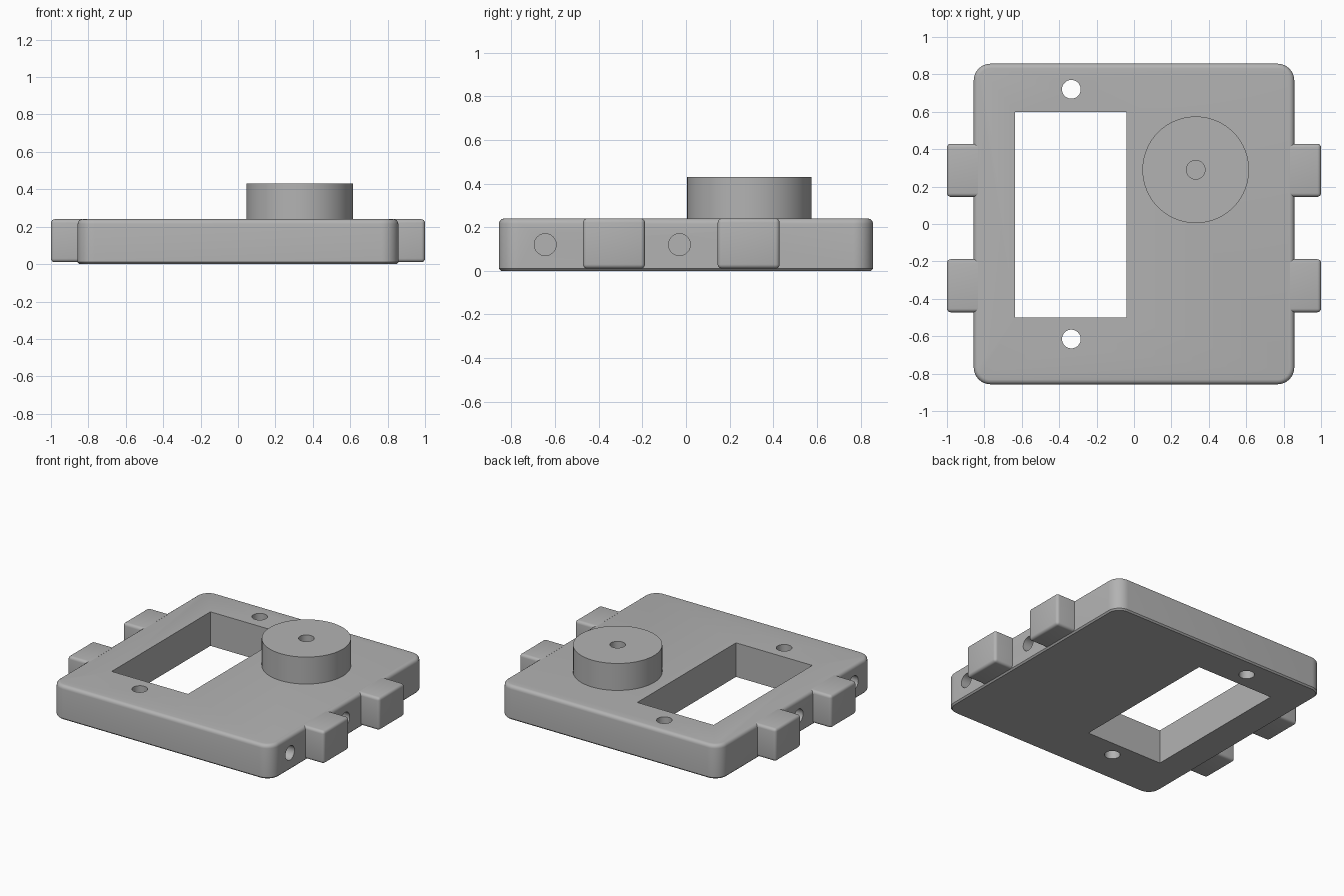
import bpy
import bmesh
from math import pi
from mathutils import Matrix, Vector

cube = bpy.data.objects.get("Cube")
if cube:
    bpy.data.objects.remove(cube, do_unlink=True)

grey = bpy.data.materials.new("plain grey")
grey.use_nodes = True
grey.diffuse_color = (0.45, 0.45, 0.45, 1)
grey.node_tree.nodes["Principled BSDF"].inputs["Base Color"].default_value = grey.diffuse_color

TOP = 0.24     # top of the plate
HALF = 0.857   # half width of the plate
HOLE = 0.05    # radius of every drilled hole


def finish(name, bm):
    bmesh.ops.recalc_face_normals(bm, faces=bm.faces)
    mesh = bpy.data.meshes.new(name)
    bm.to_mesh(mesh)
    bm.free()
    mesh.materials.append(grey)
    obj = bpy.data.objects.new(name, mesh)
    bpy.context.collection.objects.link(obj)
    return obj


def box_mesh(low, high):
    low, high = Vector(low), Vector(high)
    bm = bmesh.new()
    place = Matrix.Translation((low + high) / 2) @ Matrix.Diagonal((*(high - low), 1))
    bmesh.ops.create_cube(bm, size=1, matrix=place)
    return bm


def round_edges(bm, rule, radius, segments):
    edges = [e for e in bm.edges if rule(e)]
    bmesh.ops.bevel(bm, geom=edges, offset=radius, segments=segments,
                    profile=0.5, affect='EDGES')


def cylinder(name, centre, radius, depth, sideways=False, sides=48):
    bm = bmesh.new()
    place = Matrix.Translation(centre)
    if sideways:
        place = place @ Matrix.Rotation(pi / 2, 4, 'Y')
    bmesh.ops.create_cone(bm, cap_ends=True, segments=sides, radius1=radius,
                          radius2=radius, depth=depth, matrix=place)
    return finish(name, bm)


def cut(obj, cutters):
    bpy.context.view_layer.objects.active = obj
    for cutter in cutters:
        cutter.hide_render = True
        mod = obj.modifiers.new("cut", 'BOOLEAN')
        mod.operation = 'DIFFERENCE'
        mod.solver = 'EXACT'
        mod.object = cutter
        bpy.ops.object.modifier_apply(modifier=mod.name)
        bpy.data.objects.remove(cutter, do_unlink=True)


def at_height(edge, z):
    return all(abs(v.co.z - z) < 0.001 for v in edge.verts)


# Base plate: rounded corners, soft top rim, fine bottom chamfer
bm = box_mesh((-HALF, -HALF, 0), (HALF, HALF, TOP))
round_edges(bm, lambda e: abs(e.verts[0].co.z - e.verts[1].co.z) > 0.1, 0.09, 10)
round_edges(bm, lambda e: at_height(e, TOP), 0.025, 4)
round_edges(bm, lambda e: at_height(e, 0), 0.01, 1)
plate = finish("base_plate", bm)

# Window, two through holes and blind holes in both sides
cutters = [finish("window_cutter", box_mesh((-0.635, -0.5, -0.1), (-0.04, 0.6, 0.4)))]
for y in (-0.615, 0.72):
    cutters.append(cylinder("screw_cutter", (-0.335, y, 0.1), HOLE, 0.6))
for side in (-1, 1):
    for y in (-0.645, -0.03):
        cutters.append(cylinder("side_cutter", (side * HALF, y, 0.12), HOLE, 0.3, True))
cut(plate, cutters)

# Round boss with a centre hole
boss = cylinder("round_boss", (0.33, 0.29, 0.33), 0.285, 0.2, sides=96)
cut(boss, [cylinder("boss_cutter", (0.33, 0.29, 0.33), HOLE, 0.6)])

# Four side tabs, rounded except where they meet the plate
parts = [plate, boss]
INNER = 0.834
for side, word in ((1, "left"), (-1, "right")):
    for y, place in ((-0.33, "front"), (0.287, "back")):
        x1, x2 = sorted((side * INNER, side))
        bm = box_mesh((x1, y - 0.142, 0.01), (x2, y + 0.142, TOP))
        round_edges(bm, lambda e: any(abs(v.co.x) > 0.9 for v in e.verts), 0.02, 4)
        parts.append(finish(f"{place}_{word}_tab", bm))

# Smooth the rounded areas, keep real edges crisp
bpy.ops.object.select_all(action='DESELECT')
for obj in parts:
    obj.select_set(True)
bpy.context.view_layer.objects.active = plate
bpy.ops.object.shade_smooth_by_angle(angle=pi / 6)
